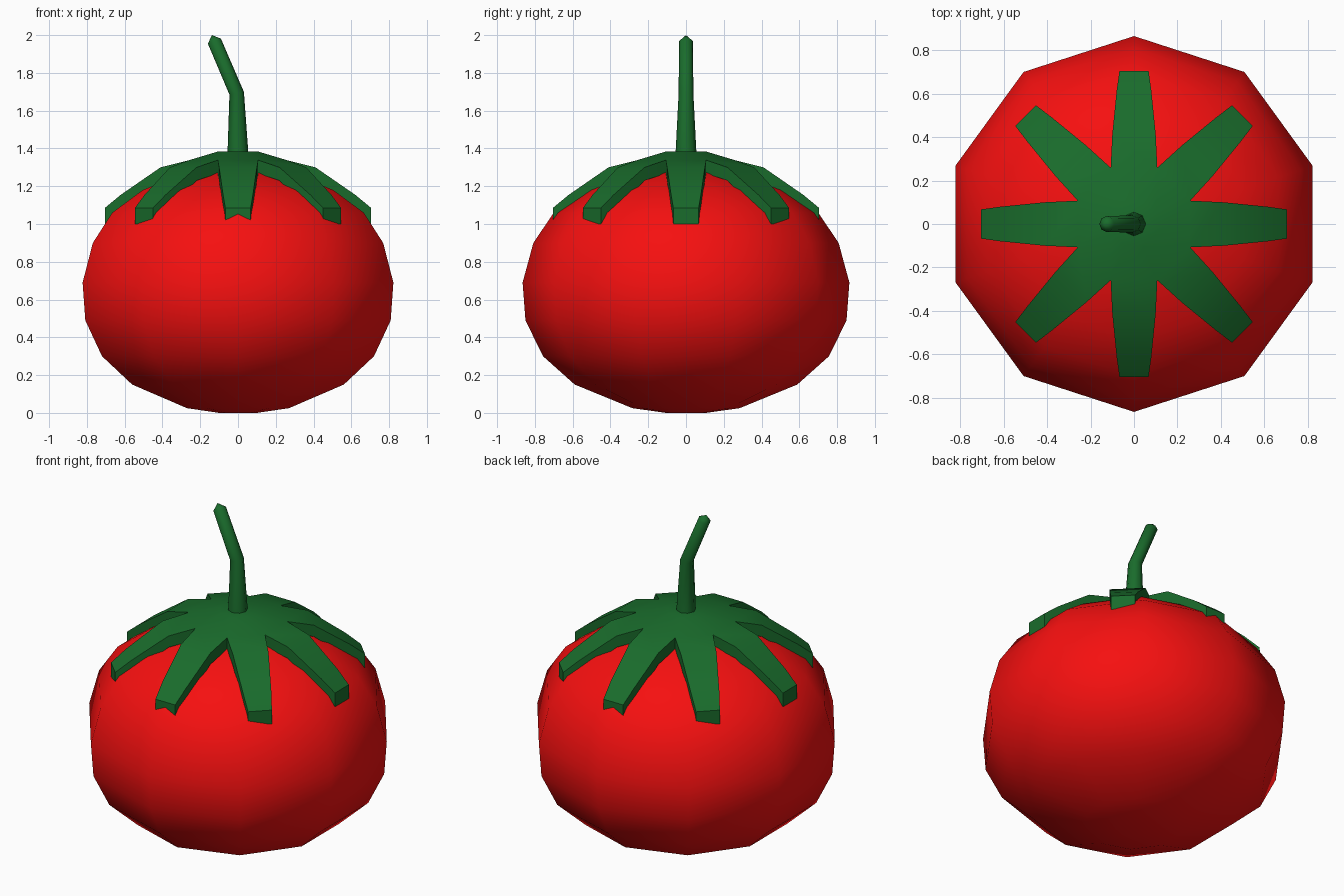
import bpy, bmesh
from math import sin, cos, pi, hypot
from mathutils import Vector, Matrix

if "Cube" in bpy.data.objects:
    bpy.data.objects.remove(bpy.data.objects["Cube"])


def material(name, color):
    m = bpy.data.materials.new(name)
    m.diffuse_color = color
    m.use_nodes = True
    m.node_tree.nodes["Principled BSDF"].inputs["Base Color"].default_value = m.diffuse_color
    return m


RED = material("red_skin", (0.92, 0.005, 0.005, 1))
GREEN = material("green_leaf", (0.01, 0.15, 0.025, 1))


def finish(bm, name, mat, angle=None):
    bmesh.ops.recalc_face_normals(bm, faces=bm.faces)
    me = bpy.data.meshes.new(name)
    bm.to_mesh(me)
    bm.free()
    me.materials.append(mat)
    ob = bpy.data.objects.new(name, me)
    bpy.context.collection.objects.link(ob)
    bpy.ops.object.select_all(action='DESELECT')
    ob.select_set(True)
    bpy.context.view_layer.objects.active = ob
    if angle is None:
        bpy.ops.object.shade_smooth()
    else:
        bpy.ops.object.shade_smooth_by_angle(angle=angle)
    return ob


def skin_rings(bm, rings, bottom, top):
    """Bridge equal rings and close both ends with a fan."""
    n = len(rings[0])
    rows = [[bm.verts.new(p) for p in r] for r in rings]
    for a, b in zip(rows, rows[1:]):
        for i in range(n):
            j = (i + 1) % n
            bm.faces.new((a[i], a[j], b[j], b[i]))
    for row, tip in ((rows[0], bottom), (rows[-1], top)):
        t = bm.verts.new(tip)
        for i in range(n):
            bm.faces.new((row[i], row[(i + 1) % n], t))


# Fruit: ten-sided lathe with a corner on the y axis
profile = [(0.105, 0), (0.284, 0.025), (0.589, 0.15), (0.757, 0.3),
           (0.85, 0.49), (0.865, 0.69), (0.808, 0.9), (0.70, 1.06),
           (0.53, 1.18), (0.30, 1.27), (0.10, 1.30)]
bm = bmesh.new()
rings = [[(r * cos(pi / 2 + k * pi / 5), r * sin(pi / 2 + k * pi / 5), z)
          for k in range(10)] for r, z in profile]
skin_rings(bm, rings, (0, 0, 0), (0, 0, 1.30))
finish(bm, "fruit", RED)

# Calyx: flat octagonal hub with eight drooping leaves
bm = bmesh.new()


def polar(r, a, z):
    return bm.verts.new((r * cos(a), r * sin(a), z))


hub = [polar(0.11, (k - 0.5) * pi / 4, 1.385) for k in range(8)]
valley = [polar(0.28, (k - 0.5) * pi / 4, 1.338) for k in range(8)]
bm.faces.new(hub)
for k in range(8):
    j = (k + 1) % 8
    bm.faces.new((hub[k], valley[k], valley[j], hub[j]))
    rot = Matrix.Rotation(k * pi / 4, 3, 'Z')
    a, b = valley[k], valley[j]
    for r, w, z in ((0.41, 0.1, 1.30), (0.62, 0.079, 1.155), (0.705, 0.067, 1.085)):
        c = bm.verts.new(rot @ Vector((r, -w, z)))
        d = bm.verts.new(rot @ Vector((r, w, z)))
        bm.faces.new((a, c, d, b))
        a, b = c, d
ext = bmesh.ops.extrude_face_region(bm, geom=bm.faces[:], use_keep_orig=True)
for v in ext["geom"]:
    if isinstance(v, bmesh.types.BMVert):
        v.co.z -= 0.085 if hypot(v.co.x, v.co.y) > 0.5 else 0.07
finish(bm, "calyx", GREEN, 0.7)

# Stem: eight-sided tapered tube with one bend and a pointed end
bm = bmesh.new()
rings = []
for x, z, r, tilt in ((0, 1.36, 0.056, 0), (-0.007, 1.692, 0.039, 0.19),
                      (-0.125, 1.968, 0.037, 0.37)):
    m = Matrix.Rotation(-tilt, 3, 'Y')
    rings.append([Vector((x, 0, z)) + m @ Vector((r * cos(k * pi / 4), r * sin(k * pi / 4), 0))
                  for k in range(8)])
skin_rings(bm, rings, (0, 0, 1.36), (-0.138, 0, 2.0))
finish(bm, "stem", GREEN, 0.85)
